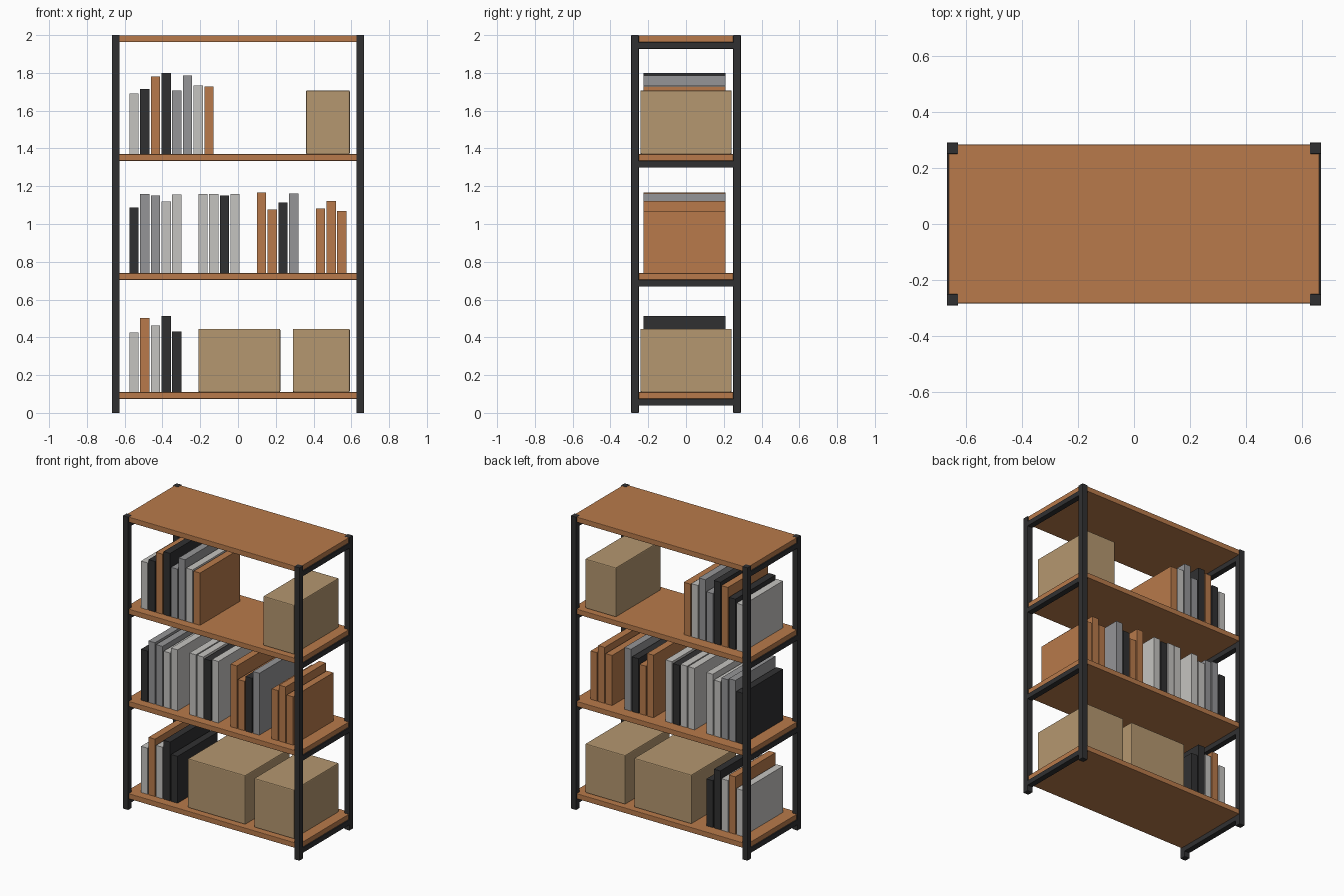
import bpy, bmesh
from mathutils import Vector

if "Cube" in bpy.data.objects:
    bpy.data.objects.remove(bpy.data.objects["Cube"])


def material(name, rgb):
    m = bpy.data.materials.new(name)
    m.diffuse_color = (*rgb, 1)
    m.use_nodes = True
    m.node_tree.nodes["Principled BSDF"].inputs["Base Color"].default_value = m.diffuse_color
    return m


WOOD = material("warm_wood", (0.48, 0.195, 0.07))
METAL = material("black_metal", (0.03, 0.03, 0.031))
CARD = material("cardboard", (0.46, 0.31, 0.16))
GREY = material("mid_grey", (0.30, 0.30, 0.31))
PALE = material("pale_grey", (0.56, 0.55, 0.53))


def box(name, lo, hi, mat, bevel=0.0):
    """Axis-aligned block between two corners, with optional softened edges."""
    lo, hi = Vector(lo), Vector(hi)
    bm = bmesh.new()
    bmesh.ops.create_cube(bm, size=1)
    for v in bm.verts:
        v.co = (lo + hi) / 2 + v.co * (hi - lo)
    if bevel:
        bmesh.ops.bevel(bm, geom=bm.edges[:], offset=bevel, segments=2,
                        profile=0.5, affect='EDGES')
    mesh = bpy.data.meshes.new(name)
    bm.to_mesh(mesh)
    bm.free()
    mesh.materials.append(mat)
    ob = bpy.data.objects.new(name, mesh)
    bpy.context.collection.objects.link(ob)
    return ob


X, Y, POST = 0.667, 0.29, 0.04
SHELF_TOPS = [0.11, 0.74, 1.37, 1.9985]

# Corner posts
for sx in (-1, 1):
    for sy in (-1, 1):
        xs = sorted((sx * X, sx * (X - POST)))
        ys = sorted((sy * Y, sy * (Y - POST)))
        box("corner_post", (xs[0], ys[0], 0), (xs[1], ys[1], 2), METAL, 0.002)

# Shelf boards with a rail under each end
for top in SHELF_TOPS:
    box("shelf", (-0.661, -0.283, top - 0.036), (0.661, 0.283, top), WOOD, 0.003)
    for sx in (-1, 1):
        xs = sorted((sx * X, sx * (X - POST)))
        box("side_rail", (xs[0], -Y + 0.02, top - 0.071),
            (xs[1], Y - 0.02, top - 0.036), METAL, 0.002)

# Book rows: shelf index, left edge, then (cover, top height)
L, G, B, W = PALE, GREY, METAL, WOOD
ROWS = [
    (0, -0.575, [(L, 0.425), (W, 0.502), (L, 0.462), (B, 0.512), (B, 0.43)]),
    (1, -0.575, [(B, 1.088), (G, 1.16), (G, 1.15), (L, 1.12), (L, 1.157)]),
    (1, -0.21, [(L, 1.16), (L, 1.16), (B, 1.15), (L, 1.16)]),
    (1, 0.10, [(W, 1.167), (W, 1.077), (B, 1.113), (G, 1.162)]),
    (1, 0.412, [(W, 1.082), (W, 1.122), (W, 1.07)]),
    (2, -0.575, [(L, 1.69), (B, 1.715), (W, 1.78), (B, 1.80),
                 (G, 1.708), (G, 1.787), (L, 1.733), (W, 1.727)]),
]
for shelf, x, books in ROWS:
    for i, (mat, top) in enumerate(books):
        x0 = x + i * 0.0567
        box("book", (x0, -0.225, SHELF_TOPS[shelf]), (x0 + 0.049, 0.208, top), mat)

# Cardboard storage boxes
for shelf, x0, x1, top in [(0, -0.21, 0.224, 0.445), (0, 0.29, 0.592, 0.445),
                           (2, 0.36, 0.592, 1.707)]:
    box("storage_box", (x0, -0.242, SHELF_TOPS[shelf]), (x1, 0.242, top), CARD, 0.006)
